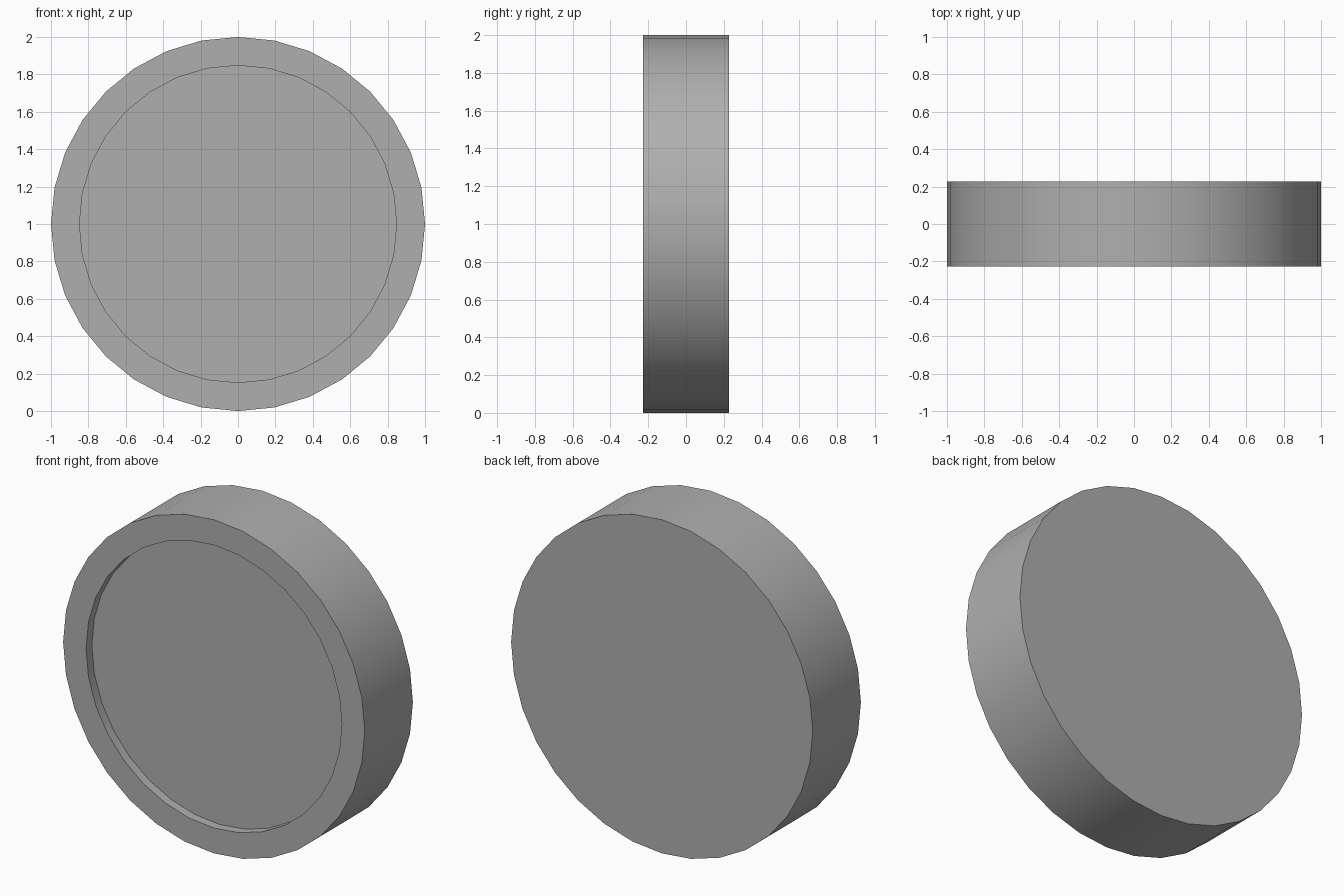
import bpy, bmesh, math

if "Cube" in bpy.data.objects:
    bpy.data.objects.remove(bpy.data.objects["Cube"])

SIDES = 32
RADIUS, INNER = 1.0, 0.848
HALF, RECESS = 0.228, 0.055

bm = bmesh.new()

def ring(radius, y):
    return [bm.verts.new((radius * math.sin(2 * math.pi * i / SIDES), y,
                          1 + radius * math.cos(2 * math.pi * i / SIDES)))
            for i in range(SIDES)]

# Profile from back rim, over the outer wall and front lip, into the recess
rings = [ring(r, y) for r, y in ((RADIUS, HALF), (RADIUS, -HALF),
                                 (INNER, -HALF), (INNER, -HALF + RECESS))]
for a, b in zip(rings, rings[1:]):
    for i in range(SIDES):
        j = (i + 1) % SIDES
        bm.faces.new((a[i], a[j], b[j], b[i]))

# Flat back and recessed front floor
bm.faces.new(rings[0])
bm.faces.new(rings[-1])
bmesh.ops.recalc_face_normals(bm, faces=bm.faces[:])

mesh = bpy.data.meshes.new("recessed_disc")
bm.to_mesh(mesh)
bm.free()
disc = bpy.data.objects.new("recessed_disc", mesh)
bpy.context.collection.objects.link(disc)

# Darker grey surface
grey = bpy.data.materials.new("dark_grey")
grey.diffuse_color = (0.43, 0.43, 0.43, 1)
grey.use_nodes = True
grey.node_tree.nodes["Principled BSDF"].inputs["Base Color"].default_value = grey.diffuse_color
mesh.materials.append(grey)

# Smooth walls with crisp rims
bpy.context.view_layer.objects.active = disc
disc.select_set(True)
bpy.ops.object.shade_smooth_by_angle(angle=math.radians(30))
